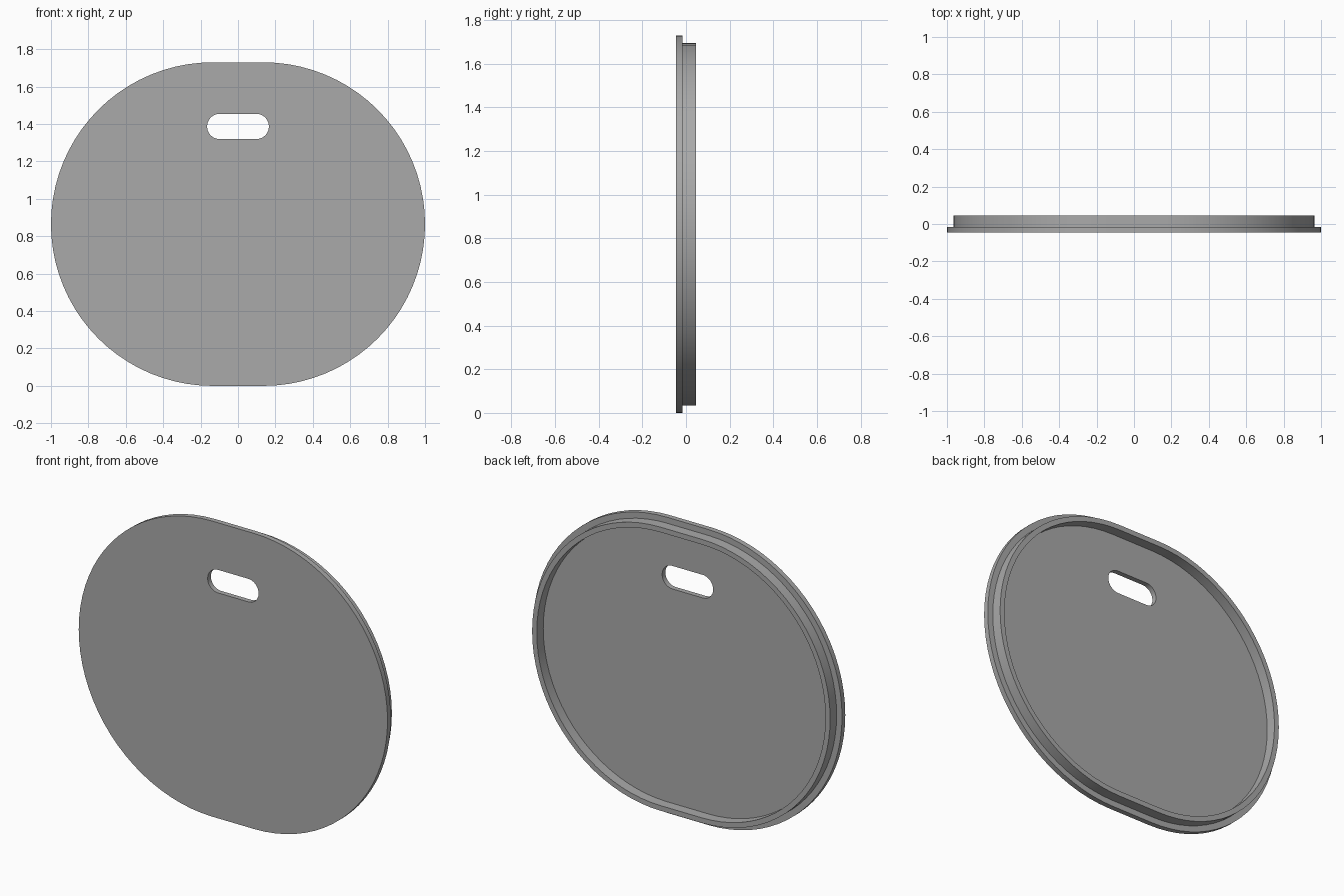
import bpy, bmesh
from math import sin, cos, pi

cube = bpy.data.objects.get("Cube")
if cube:
    bpy.data.objects.remove(cube, do_unlink=True)

ARC = 40            # segments per rounded end
RADIUS = 0.865      # plate end radius
HALF = 0.135        # half length of the straight edges
LIP = 0.035         # plate overhang past the rim
RIM = 0.03          # rim wall thickness
FRONT, FLOOR, BACK = -0.045, -0.015, 0.045

grey = bpy.data.materials.new("plain grey")
grey.use_nodes = True
colour = (0.4, 0.4, 0.4, 1)
grey.diffuse_color = colour
grey.node_tree.nodes["Principled BSDF"].inputs["Base Color"].default_value = colour


def slot_ring(bm, half, radius, z, y):
    """Ring of vertices around a slot shape with two round ends."""
    ring = []
    for side, start in ((1, -pi / 2), (-1, pi / 2)):
        for i in range(ARC + 1):
            a = start + pi * i / ARC
            ring.append(bm.verts.new((side * half + radius * cos(a), y, z + radius * sin(a))))
    return ring


def outline(bm, inset, y):
    return slot_ring(bm, HALF, RADIUS - inset, RADIUS, y)


def handle_hole(bm, y):
    return slot_ring(bm, 0.0975, 0.0675, 1.387, y)


# Closed shell: front face, plate edge, lip, rim walls, recessed back, handle hole
bm = bmesh.new()
rings = [
    handle_hole(bm, FRONT),
    outline(bm, 0, FRONT),
    outline(bm, 0, FLOOR),
    outline(bm, LIP, FLOOR),
    outline(bm, LIP, BACK),
    outline(bm, LIP + RIM, BACK),
    outline(bm, LIP + RIM, FLOOR),
    handle_hole(bm, FLOOR),
]
for a, b in zip(rings, rings[1:] + rings[:1]):
    for i in range(len(a)):
        j = (i + 1) % len(a)
        bm.faces.new((a[i], a[j], b[j], b[i]))
bmesh.ops.recalc_face_normals(bm, faces=bm.faces)

mesh = bpy.data.meshes.new("rimmed_plate")
bm.to_mesh(mesh)
bm.free()
mesh.materials.append(grey)
plate = bpy.data.objects.new("rimmed_plate", mesh)
bpy.context.collection.objects.link(plate)

# Smooth curved walls, sharp corners
bpy.ops.object.select_all(action="DESELECT")
plate.select_set(True)
bpy.context.view_layer.objects.active = plate
bpy.ops.object.shade_smooth_by_angle(angle=pi / 6)
